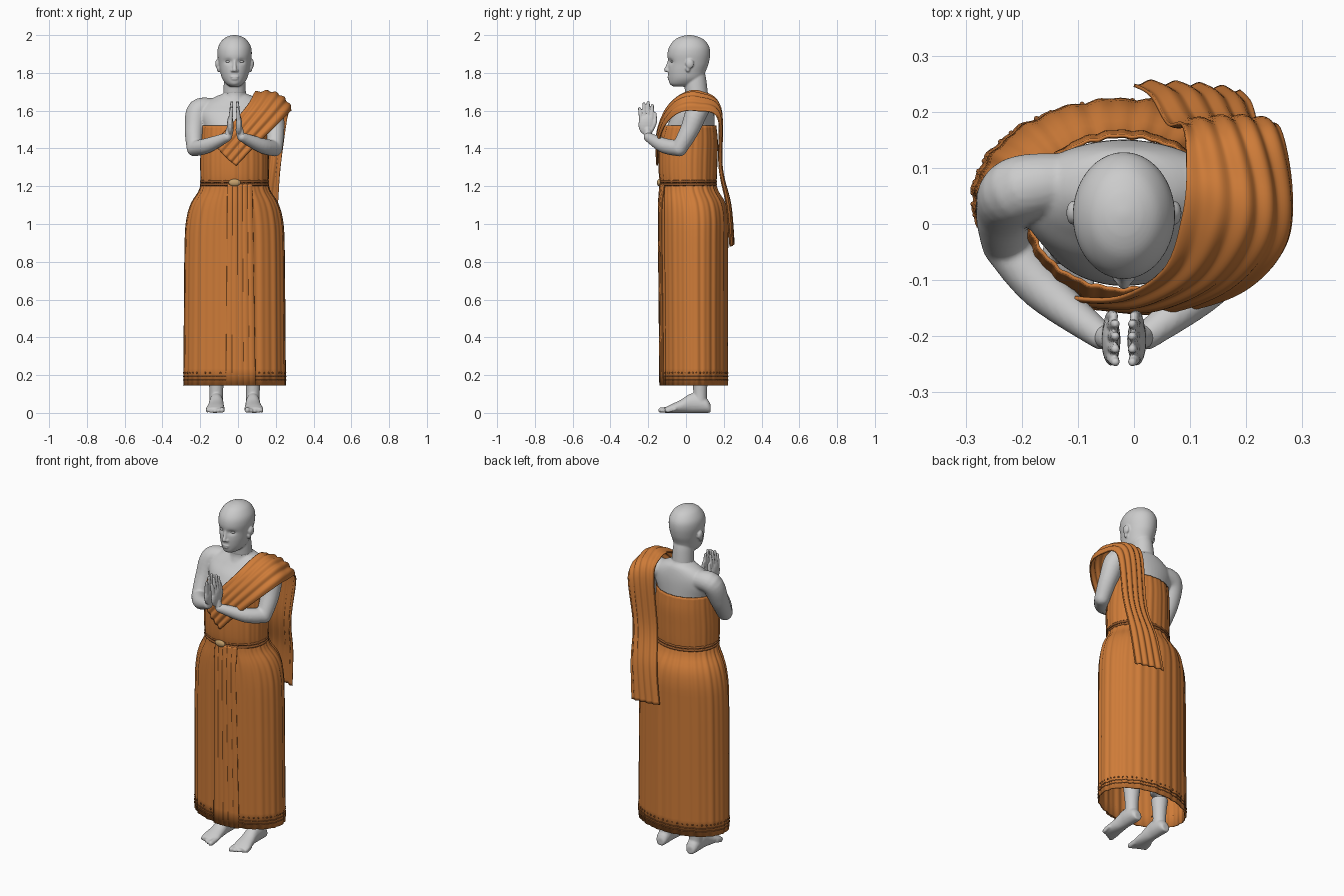
import bpy, bmesh, math
from mathutils import Vector, Matrix

if "Cube" in bpy.data.objects:
    bpy.data.objects.remove(bpy.data.objects["Cube"])

CX = -0.018
TAU = 2 * math.pi

def material(name, rgb):
    m = bpy.data.materials.new(name)
    m.diffuse_color = (*rgb, 1)
    m.use_nodes = True
    m.node_tree.nodes["Principled BSDF"].inputs["Base Color"].default_value = m.diffuse_color
    return m

cloth = material("orange_cloth", (0.62, 0.2, 0.04))
trim = material("dark_trim", (0.3, 0.1, 0.025))
brass = material("brass", (0.55, 0.35, 0.15))

def spline(rows, n):
    """Catmull-Rom sampling of rows of numbers."""
    out = []
    for i in range(len(rows) - 1):
        a, b, c, d = (rows[max(i - 1, 0)], rows[i], rows[i + 1], rows[min(i + 2, len(rows) - 1)])
        for k in range(n):
            t = k / n
            out.append([0.5 * (2*q + (r - p)*t + (2*p - 5*q + 4*r - s)*t*t + (3*q - p - 3*r + s)*t**3)
                        for p, q, r, s in zip(a, b, c, d)])
    return out + [list(rows[-1])]

def skin(bm, rings, closed=True, caps=True):
    vs = [[bm.verts.new(p) for p in r] for r in rings]
    n = len(vs[0])
    for a, b in zip(vs, vs[1:]):
        for j in range(n if closed else n - 1):
            k = (j + 1) % n
            bm.faces.new((a[j], a[k], b[k], b[j]))
    if caps and closed:
        bm.faces.new(vs[0])
        bm.faces.new(vs[-1])

def ring_point(row, th, fold=0.0):
    """Oval section: row = z, half width, front y, back y."""
    z, rx, yf, yb = row
    f = fold * (math.cos(34 * th) * 0.6 + math.cos(19 * th + 1) * 0.6)
    return Vector((CX + (rx + f) * math.sin(th),
                   (yf + yb) / 2 - ((yb - yf) / 2 + f) * math.cos(th), z))

def oval_loft(bm, rows, n=8, seg=48, fold=0.0, caps=True, warp=None):
    rings = [[ring_point(r, TAU * j / seg, fold) for j in range(seg)] for r in spline(rows, n)]
    if warp:
        rings = [[warp(p) for p in r] for r in rings]
    skin(bm, rings, caps=caps)

def ball(bm, c, r, seg=16, rows=10):
    m = Matrix.Translation(c) @ Matrix.Diagonal((*r, 1))
    bmesh.ops.create_uvsphere(bm, u_segments=seg, v_segments=rows, radius=1, matrix=m)

def limb(bm, pts):
    """Round tapered tube with ball ends; pts = x, y, z, radius."""
    s = spline(pts, 6)
    rings = []
    for i, p in enumerate(s):
        t = Vector(s[min(i + 1, len(s) - 1)][:3]) - Vector(s[max(i - 1, 0)][:3])
        q = t.to_track_quat('Z', 'Y')
        rings.append([Vector(p[:3]) + q @ Vector((math.cos(a), math.sin(a), 0)) * p[3]
                      for a in (TAU * j / 20 for j in range(20))])
    skin(bm, rings)
    for p in (pts[0], pts[-1]):
        ball(bm, p[:3], (p[3],) * 3)

def finish(name, bm, mat=None, voxel=0, thick=0):
    bmesh.ops.recalc_face_normals(bm, faces=bm.faces)
    me = bpy.data.meshes.new(name)
    bm.to_mesh(me)
    bm.free()
    for p in me.polygons:
        p.use_smooth = True
    ob = bpy.data.objects.new(name, me)
    bpy.context.collection.objects.link(ob)
    if mat:
        me.materials.append(mat)
    if voxel:
        m = ob.modifiers.new("blend", 'REMESH')
        m.mode, m.voxel_size, m.use_smooth_shade = 'VOXEL', voxel, True
        m = ob.modifiers.new("soften", 'SMOOTH')
        m.factor, m.iterations = 0.5, 3
    if thick:
        m = ob.modifiers.new("thickness", 'SOLIDIFY')
        m.thickness, m.offset = thick, 0
    return ob

# Head with eye sockets
def face_warp(p):
    if p.y < 0:
        for s in (-1, 1):
            d = ((p.x - CX - s * 0.034) / 0.02) ** 2 + ((p.z - 1.86) / 0.013) ** 2
            p.y += 0.011 * math.exp(-d)
    return p

bm = bmesh.new()
oval_loft(bm, [(1.69, .06, -.004, .116), (1.76, .056, -.01, .108), (1.8, .05, 0, .1)])
oval_loft(bm, [(1.728, .025, -.068, .03), (1.742, .046, -.086, .06), (1.77, .066, -.092, .09), (1.81, .077, -.095, .105),
               (1.85, .084, -.094, .12), (1.9, .091, -.098, .128), (1.94, .086, -.088, .122), (1.975, .064, -.06, .096),
               (1.993, .036, -.025, .06), (2.0, .008, .01, .025)], seg=72, warp=face_warp)
# Nose, lips and ears
limb(bm, [(CX, -.088, 1.868, .008), (CX, -.096, 1.84, .009), (CX, -.105, 1.816, .012)])
ball(bm, (CX, -.09, 1.779), (.023, .009, .006))
ball(bm, (CX, -.089, 1.768), (.019, .009, .006))
for s in (-1, 1):
    ball(bm, (CX + s * .013, -.095, 1.812), (.008, .01, .008))
    ball(bm, (CX + s * .09, .02, 1.848), (.013, .022, .026))
    ball(bm, (CX + s * .084, .01, 1.822), (.01, .013, .018))
finish("head", bm, voxel=.0045)

# Chest, neck base and bent arms
bm = bmesh.new()
oval_loft(bm, [(1.25, .14, -.1, .13), (1.4, .155, -.11, .145), (1.5, .163, -.105, .15), (1.58, .185, -.07, .15),
               (1.63, .17, -.03, .145), (1.67, .11, 0, .135), (1.69, .06, .01, .12)])
oval_loft(bm, [(1.62, .075, -.03, .13), (1.68, .06, -.005, .118), (1.73, .057, -.009, .111)])
for s in (-1, 1):
    X = lambda x: CX + s * x
    limb(bm, [(X(.1), .075, 1.61, .052), (X(.19), .06, 1.602, .06), (X(.213), .02, 1.5, .051), (X(.212), -.035, 1.4, .042)])
    limb(bm, [(X(.212), -.035, 1.4, .042), (X(.145), -.115, 1.415, .04), (X(.04), -.2, 1.46, .025)])
finish("chest_and_arms", bm, voxel=.0065)

# Hands, palms together
for s, side in ((-1, "right"), (1, "left")):
    bm = bmesh.new()
    X = lambda x: CX + s * x
    limb(bm, [(X(.035), -.2, 1.462, .022), (X(.025), -.205, 1.5, .02)])
    ball(bm, (X(.023), -.208, 1.525), (.017, .045, .055))
    for y0, y1, zt in ((-.182, -.178, 1.628), (-.2, -.2, 1.645), (-.219, -.223, 1.637), (-.236, -.246, 1.612)):
        limb(bm, [(X(.022), y0, 1.54, .011), (X(.019), (y0 + y1) / 2, 1.585, .0105), (X(.015), y1, zt, .008)])
    limb(bm, [(X(.024), -.185, 1.5, .014), (X(.022), -.165, 1.54, .011), (X(.018), -.164, 1.585, .008)])
    finish(side + "_hand", bm, voxel=.0035)

# Eyes
bm = bmesh.new()
for s in (-1, 1):
    ball(bm, (CX + s * .034, -.071, 1.86), (.015, .011, .007))
finish("eyes", bm)

# Legs and feet
for s, side in ((-1, "right"), (1, "left")):
    bm = bmesh.new()
    cx = CX + s * .097
    limb(bm, [(cx, .075, .06, .036), (cx, .075, .14, .038), (cx, .075, .3, .055), (cx, .06, .42, .058)])
    foot = spline([(.13, .022, .045), (.11, .034, .075), (.06, .038, .1), (.02, .038, .1), (-.03, .043, .068),
                   (-.08, .05, .045), (-.112, .045, .028)], 5)
    skin(bm, [[(cx + s * max(0, -y) * .06 + w * math.cos(a), y, h / 2 * (1 + math.sin(a)))
               for a in (TAU * j / 24 for j in range(24))] for y, w, h in foot])
    for i in range(5):
        r = .0145 - .0014 * i - (.002 if i else 0)
        limb(bm, [(cx + s * (-.03 + .0195 * i), -.09 + .008 * i, .019, r),
                  (cx + s * (-.03 + .0195 * i), -.133 + .009 * i - (.002 if i == 1 else 0), r, r)])
    finish(side + "_leg", bm, voxel=.0055)

# Long skirt
SKIRT = [(.145, .267, -.127, .218), (.5, .264, -.13, .218), (.9, .26, -.134, .22), (1.03, .25, -.135, .22),
         (1.11, .226, -.134, .205), (1.17, .188, -.13, .17), (1.21, .175, -.127, .156)]
bm = bmesh.new()
oval_loft(bm, SKIRT, n=3, seg=200, fold=.003, caps=False)
finish("skirt", bm, cloth, thick=.006)

# Pleated front panel
bm = bmesh.new()
rows = []
for r in spline(SKIRT, 3):
    k = (1.21 - r[0]) / 1.07
    line = []
    for j in range(61):
        u = j / 60
        x = -.055 - .008 * k + u * (.13 + .025 * k)
        p = ring_point(r, math.asin((x - CX) / r[1]))
        line.append((x, p.y - .008 - .0035 * abs(math.sin(5 * math.pi * u)), r[0]))
    rows.append(line)
skin(bm, rows, closed=False)
finish("front_pleats", bm, cloth, thick=.006)

# Hem bands and stitched studs
for i, z in enumerate((.172, .19)):
    bm = bmesh.new()
    oval_loft(bm, [(z, .27, -.13, .221), (z + .005, .27, -.13, .221)], n=1, seg=200, fold=.003, caps=False)
    finish("hem_band_%d" % (i + 1), bm, trim, thick=.004)
bm = bmesh.new()
for j in range(56):
    ball(bm, ring_point((.212, .269, -.129, .22), TAU * (j + .5) / 56), (.005, .005, .005), 8, 6)
finish("hem_studs", bm, trim)

# Torso wrap with soft folds
bm = bmesh.new()
oval_loft(bm, [(1.2, .174, -.127, .156), (1.25, .177, -.138, .16), (1.34, .178, -.141, .163), (1.44, .174, -.135, .165),
               (1.52, .169, -.116, .157)], n=4, seg=160, fold=.002, caps=False)
finish("torso_wrap", bm, cloth, thick=.006)

# Belt cords and buckle
for i, z in enumerate((1.203, 1.219)):
    bm = bmesh.new()
    oval_loft(bm, [(z, .178, -.134, .16), (z + .004, .182, -.138, .164), (z + .009, .182, -.138, .164),
                   (z + .013, .178, -.134, .16)], n=1, seg=96, caps=False)
    finish("belt_cord_%d" % (i + 1), bm, trim, thick=.003)
bm = bmesh.new()
ball(bm, (CX, -.142, 1.219), (.032, .012, .019), 24)
finish("buckle", bm, brass)

# Shoulder sash: inner, middle and outer path from chest over shoulder and down the back
inner = [(-.13, -.128, 1.43), (-.03, -.128, 1.53), (.055, -.075, 1.63), (.088, .02, 1.688), (.094, .1, 1.688),
         (.088, .172, 1.61), (.06, .178, 1.3), (.03, .23, 1.1), (0, .25, .9)]
middle = [(-.07, -.146, 1.36), (.035, -.15, 1.48), (.14, -.105, 1.6), (.2, -.025, 1.675), (.21, .07, 1.682),
          (.18, .18, 1.61), (.15, .188, 1.3), (.125, .232, 1.1), (.1, .247, .89)]
outer = [(-.01, -.15, 1.31), (.085, -.15, 1.41), (.2, -.115, 1.52), (.272, -.04, 1.59), (.284, .06, 1.6),
         (.262, .172, 1.56), (.225, .178, 1.3), (.21, .215, 1.1), (.19, .235, .88)]
rows = []
for a, b, c in zip(*(spline(p, 8) for p in (inner, middle, outer))):
    a, b, c = Vector(a), Vector(b), Vector(c)
    rows.append([a * (1 - u) * (1 - 2*u) + b * 4 * u * (1 - u) + c * u * (2*u - 1) for u in (j / 48 for j in range(49))])
bm = bmesh.new()
skin(bm, rows, closed=False)
bm.normal_update()
for i, v in enumerate(list(bm.verts)):
    u, t = (i % 49) / 48, i // 49 / len(rows)
    v.co += v.normal * .0045 * math.sin(TAU * (4.5 * u + .6 * t))
finish("shoulder_sash", bm, cloth, thick=.006)
